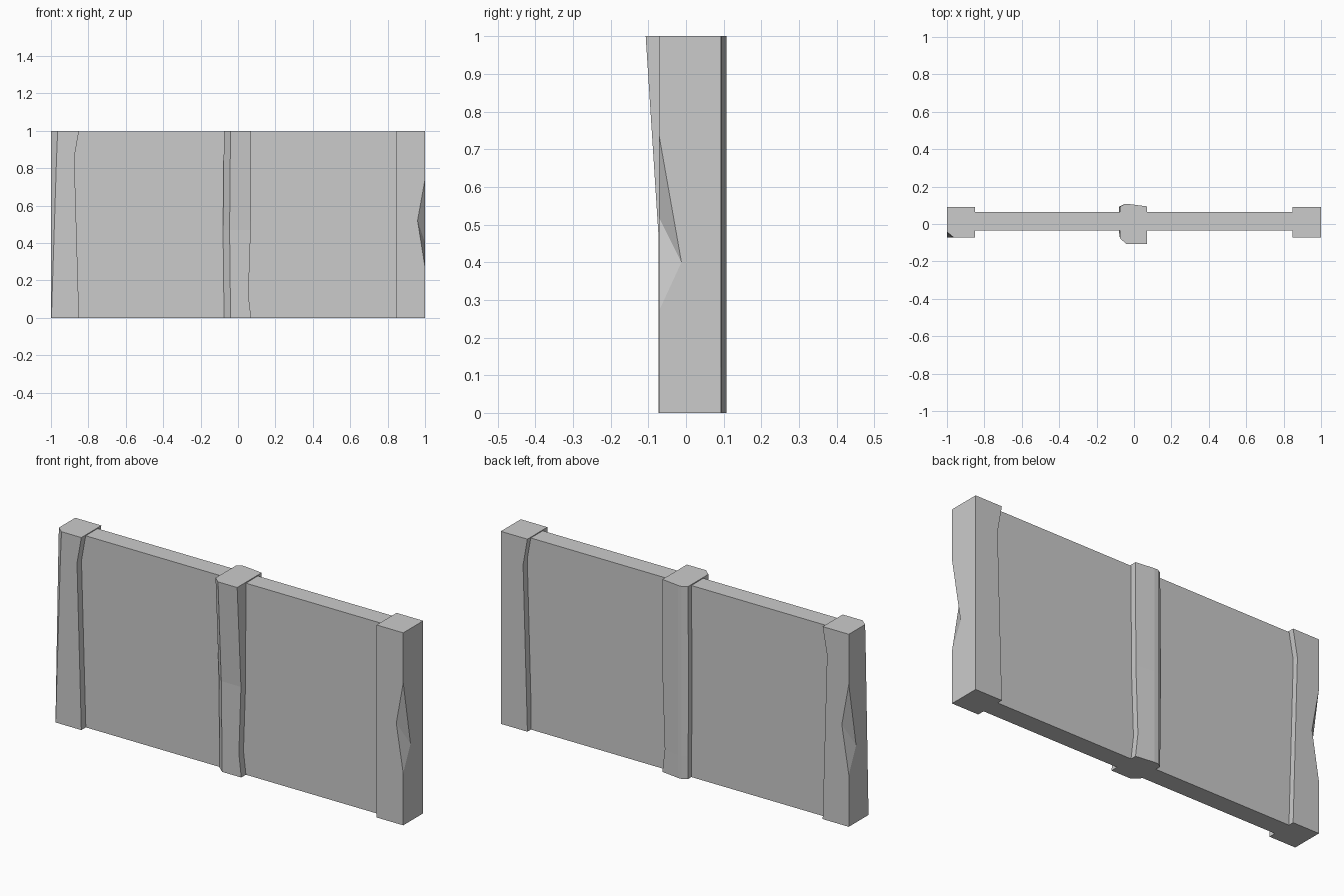
import bpy, bmesh
from mathutils import Vector

if "Cube" in bpy.data.objects:
    bpy.data.objects.remove(bpy.data.objects["Cube"])


def make_object(name, bm):
    bmesh.ops.recalc_face_normals(bm, faces=bm.faces)
    mesh = bpy.data.meshes.new(name)
    bm.to_mesh(mesh)
    bm.free()
    ob = bpy.data.objects.new(name, mesh)
    bpy.context.collection.objects.link(ob)
    return ob


def loft(name, levels):
    """Skin a stack of (z, [(x, y), ...]) cross-sections into a closed solid."""
    bm = bmesh.new()
    rings = [[bm.verts.new((x, y, z)) for x, y in pts] for z, pts in levels]
    for low, high in zip(rings, rings[1:]):
        for i in range(len(low)):
            j = (i + 1) % len(low)
            bm.faces.new((low[i], low[j], high[j], high[i]))
    bm.faces.new(rings[0])
    bm.faces.new(rings[-1])
    return make_object(name, bm)


def box_ring(x0, x1, y0, y1):
    return [(x0, y0), (x1, y0), (x1, y1), (x0, y1)]


def chip(post, side, y_corner):
    """Cut a faceted chip out of the post's outer vertical corner."""
    a, b, p, q = [Vector((side * x, y_corner + side * d, z)) for x, d, z in
                  ((1, 0, .74), (1, 0, .27), (.96, 0, .52), (1, .06, .40))]
    mid = (p + q) / 2
    bm = bmesh.new()
    for v in (p + (p - q) / 2, q + (q - p) / 2, a + (a - mid) / 2, b + (b - mid) / 2):
        bm.verts.new(v)
    bmesh.ops.convex_hull(bm, input=bm.verts)
    cutter = make_object(post.name + "_chip_cutter", bm)
    cutter.hide_render = True
    cutter.hide_set(True)
    mod = post.modifiers.new("chip", 'BOOLEAN')
    mod.operation = 'DIFFERENCE'
    mod.solver = 'EXACT'
    mod.object = cutter


FRONT, BACK = -.072, .092

# Wall panel between the posts
wall = box_ring(-.95, .95, -.035, .063)
loft("wall_panel", [(0, wall), (.995, wall)])


# Left post: worn inner face, outer front corner shaved toward the top
def left_ring(inner, cut):
    return [(-1, FRONT + cut), (-1 + cut * 1.2, FRONT), (inner, FRONT),
            (inner, BACK), (-1, BACK)]


left = loft("left_post", [(0, left_ring(-.85, .002)),
                          (.86, left_ring(-.875, .025)),
                          (1, left_ring(-.85, .03))])
chip(left, -1, BACK)


# Right post: only the rear inner edge is worn
def right_ring(rear_inner):
    return [(.847, FRONT), (1, FRONT), (1, BACK), (rear_inner, BACK)]


right = loft("right_post", [(0, right_ring(.847)), (.86, right_ring(.872)),
                            (1, right_ring(.847))])
chip(right, 1, FRONT)


# Middle post: bevelled left corners, front leaning out toward the top
def middle_ring(left_x, right_x, front):
    return [(left_x, front + .03), (left_x + .035, front), (right_x, front),
            (right_x, .094), (-.03, .107), (-.05, .107), (left_x, .092)]


loft("middle_post", [(0, middle_ring(-.075, .07, -.073)),
                     (.12, middle_ring(-.076, .056, -.073)),
                     (.47, middle_ring(-.08, .068, -.073)),
                     (1, middle_ring(-.075, .07, -.107))])
